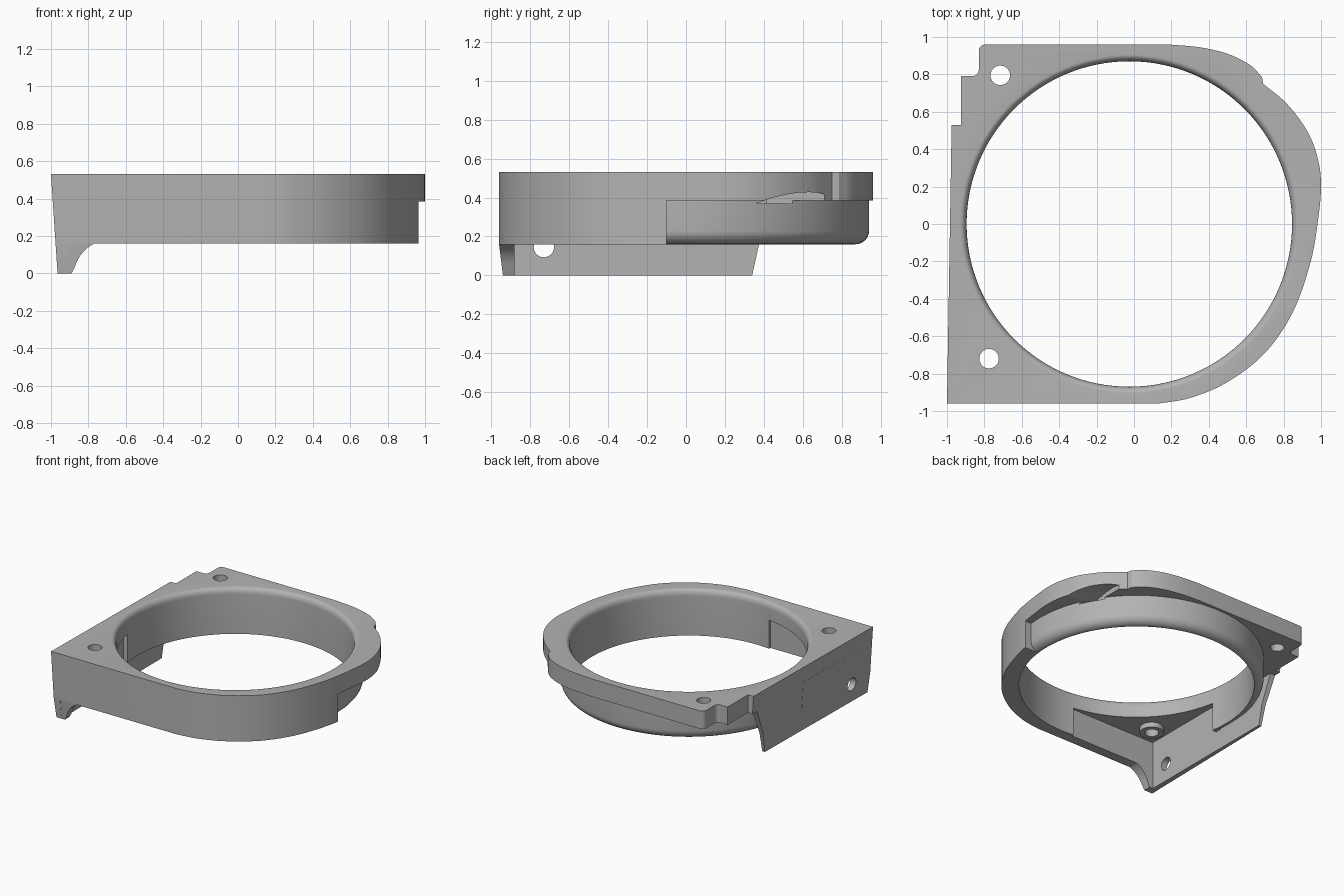
import bpy, bmesh, math
from mathutils import Vector, Matrix

cube = bpy.data.objects.get("Cube")
if cube:
    bpy.data.objects.remove(cube, do_unlink=True)

grey = bpy.data.materials.new("plain grey")
grey.use_nodes = True
colour = (0.45, 0.45, 0.45, 1)
grey.diffuse_color = colour
grey.node_tree.nodes["Principled BSDF"].inputs["Base Color"].default_value = colour

TOP, FLANGE, BASE = 0.53, 0.385, 0.16
CX = -0.025          # bore centre
BORE = 0.87


def finish(name, bm):
    bmesh.ops.recalc_face_normals(bm, faces=bm.faces)
    mesh = bpy.data.meshes.new(name)
    bm.to_mesh(mesh)
    bm.free()
    mesh.materials.append(grey)
    ob = bpy.data.objects.new(name, mesh)
    bpy.context.collection.objects.link(ob)
    return ob


def prism(name, points, lo, hi, axis="z", draft=False):
    """Extrude a profile along an axis; draft leans the left side inward going down."""
    place = {"z": lambda a, b, h: (a, b, h),
             "x": lambda a, b, h: (h, a, b),
             "y": lambda a, b, h: (a, h, b)}[axis]
    bm = bmesh.new()
    rings = [[bm.verts.new(place(a, b, h)) for a, b in points] for h in (lo, hi)]
    n = len(points)
    bm.faces.new(rings[0])
    bm.faces.new(rings[1])
    for i in range(n):
        j = (i + 1) % n
        bm.faces.new((rings[0][i], rings[0][j], rings[1][j], rings[1][i]))
    if draft:
        for v in bm.verts:
            if v.co.x < -0.94:
                v.co.x += 0.035 * (1 - v.co.z / TOP)
    return finish(name, bm)


def box(name, lo, hi):
    return prism(name, [(lo[0], lo[1]), (hi[0], lo[1]), (hi[0], hi[1]), (lo[0], hi[1])],
                 lo[2], hi[2])


def lathe(name, profile, x, y, steps=128):
    """Revolve (radius, height) points into a capped solid."""
    bm = bmesh.new()
    rows = [[bm.verts.new((x + r * math.cos(math.tau * i / steps),
                           y + r * math.sin(math.tau * i / steps), z))
             for i in range(steps)] for r, z in profile]
    for a, b in zip(rows, rows[1:]):
        for i in range(steps):
            j = (i + 1) % steps
            bm.faces.new((a[i], a[j], b[j], b[i]))
    bm.faces.new(rows[0])
    bm.faces.new(rows[-1])
    return finish(name, bm)


def spline(points, steps=6):
    """Smooth curve through the points."""
    p = [Vector(q) for q in points]
    p = [2 * p[0] - p[1]] + p + [2 * p[-1] - p[-2]]
    out = []
    for a, b, c, d in zip(p, p[1:], p[2:], p[3:]):
        for k in range(steps):
            t = k / steps
            q = 0.5 * (2 * b + (c - a) * t + (2 * a - 5 * b + 4 * c - d) * t * t
                       + (3 * b - a - 3 * c + d) * t ** 3)
            out.append((q.x, q.y))
    return out + [tuple(points[-1])]


def arc(cx, cy, r, start, end, steps=8):
    return [(cx + r * math.cos(math.radians(start + (end - start) * i / steps)),
             cy + r * math.sin(math.radians(start + (end - start) * i / steps)))
            for i in range(steps + 1)]


def combine(target, other, operation):
    mod = target.modifiers.new("combine", "BOOLEAN")
    mod.operation, mod.object, mod.solver = operation, other, "EXACT"
    bpy.context.view_layer.objects.active = target
    bpy.ops.object.modifier_apply(modifier=mod.name)
    bpy.data.objects.remove(other, do_unlink=True)


# Outline curves of the top flange
right_curve = spline([(0.13, -0.96), (0.3, -0.93), (0.5, -0.845), (0.7, -0.69), (0.85, -0.47),
                      (0.945, -0.2), (0.985, 0.03), (1, 0.2), (0.985, 0.34), (0.93, 0.49),
                      (0.82, 0.64), (0.69, 0.75)])
back_curve = spline([(0.685, 0.785), (0.62, 0.85), (0.5, 0.91), (0.35, 0.945), (0.18, 0.96)])
corner = arc(-0.795, 0.925, 0.035, 90, 180) + arc(-0.865, 0.825, 0.035, 0, -90)
outline = ([(-1, -0.96)] + right_curve + back_curve + corner
           + [(-0.925, 0.79), (-0.925, 0.53), (-0.975, 0.53)])
frame = prism("fan_ring_bracket", outline, FLANGE, TOP, draft=True)

# Deep front half of the body
front = ([(-1, -0.96)] + [p for p in right_curve if p[1] < -0.11]
         + [(0.965, -0.1), (-0.987, -0.1)])
combine(frame, prism("front_body", front, BASE, FLANGE + 0.02, draft=True), "UNION")

# Collar with a rounded lower edge
collar = [(0.8, BASE)] + arc(BORE, BASE + 0.07, 0.07, -90, 0) + [(0.94, FLANGE + 0.03)]
combine(frame, lathe("collar", collar, CX, 0), "UNION")

# Left skirt wall reaching the ground
skirt = [(-0.94, 0), (0.34, 0), (0.375, BASE), (0.53, TOP - 0.01), (-0.96, TOP - 0.01),
         (-0.96, BASE)]
wall = prism("left_skirt", skirt, -1, -0.92, "x")
for v in wall.data.vertices:
    if v.co.x < -0.94:
        v.co.x += 0.035 * (1 - v.co.z / TOP) + 0.025 * (v.co.y + 0.96) / 1.49
combine(frame, wall, "UNION")

# Curved foot at the front corner
foot = ([(-0.965, 0), (-0.89, 0)] + arc(-0.68, -0.02, 0.2, 165, 90)
        + [(-0.68, BASE + 0.03), (-0.95, BASE + 0.03)])
foot = prism("corner_foot", foot, -0.96, -0.88, "y")
for v in foot.data.vertices:
    if v.co.y < -0.9:
        v.co.y += 0.02 * max(0, 1 - v.co.z / BASE)
combine(frame, foot, "UNION")

# Corner pocket open towards the bore, with a screw boss inside
combine(frame, box("pocket", (-0.92, -0.88, -0.1), (-0.14, -0.15, 0.39)), "DIFFERENCE")
combine(frame, lathe("screw_boss", [(0.09, 0.35), (0.09, 0.45)], -0.775, -0.72, 32), "UNION")

# Bore with a flared rim
rim = [(BORE, -0.2), (BORE, 0.48)] + arc(BORE + 0.03, 0.5, 0.03, 180, 90)[1:]
rim = [(BORE, -0.2)] + [(BORE + 0.035 * (1 - math.cos(t * math.pi / 16)),
                         0.48 + 0.05 * math.sin(t * math.pi / 16)) for t in range(9)]
rim.append((rim[-1][0], 0.7))
combine(frame, lathe("bore", rim, CX, 0), "DIFFERENCE")

# Screw holes
for x, y in ((-0.775, -0.72), (-0.715, 0.795)):
    combine(frame, lathe("screw_hole", [(0.052, 0.2), (0.052, 0.8)], x, y, 32), "DIFFERENCE")
combine(frame, prism("side_hole", arc(-0.73, 0.145, 0.052, 0, 348.75, 31), -1.1, -0.88, "x"),
        "DIFFERENCE")

# Shallow scoop under the flange edge
scoop = spline([(0.36, 0.37), (0.45, 0.4), (0.58, 0.425), (0.7, 0.42), (0.78, 0.37)], 5)
combine(frame, prism("scoop", scoop, 0.74, 1.2, "x"), "DIFFERENCE")

bpy.ops.object.select_all(action="DESELECT")
frame.select_set(True)
bpy.context.view_layer.objects.active = frame
bpy.ops.object.shade_smooth_by_angle(angle=math.radians(30))
